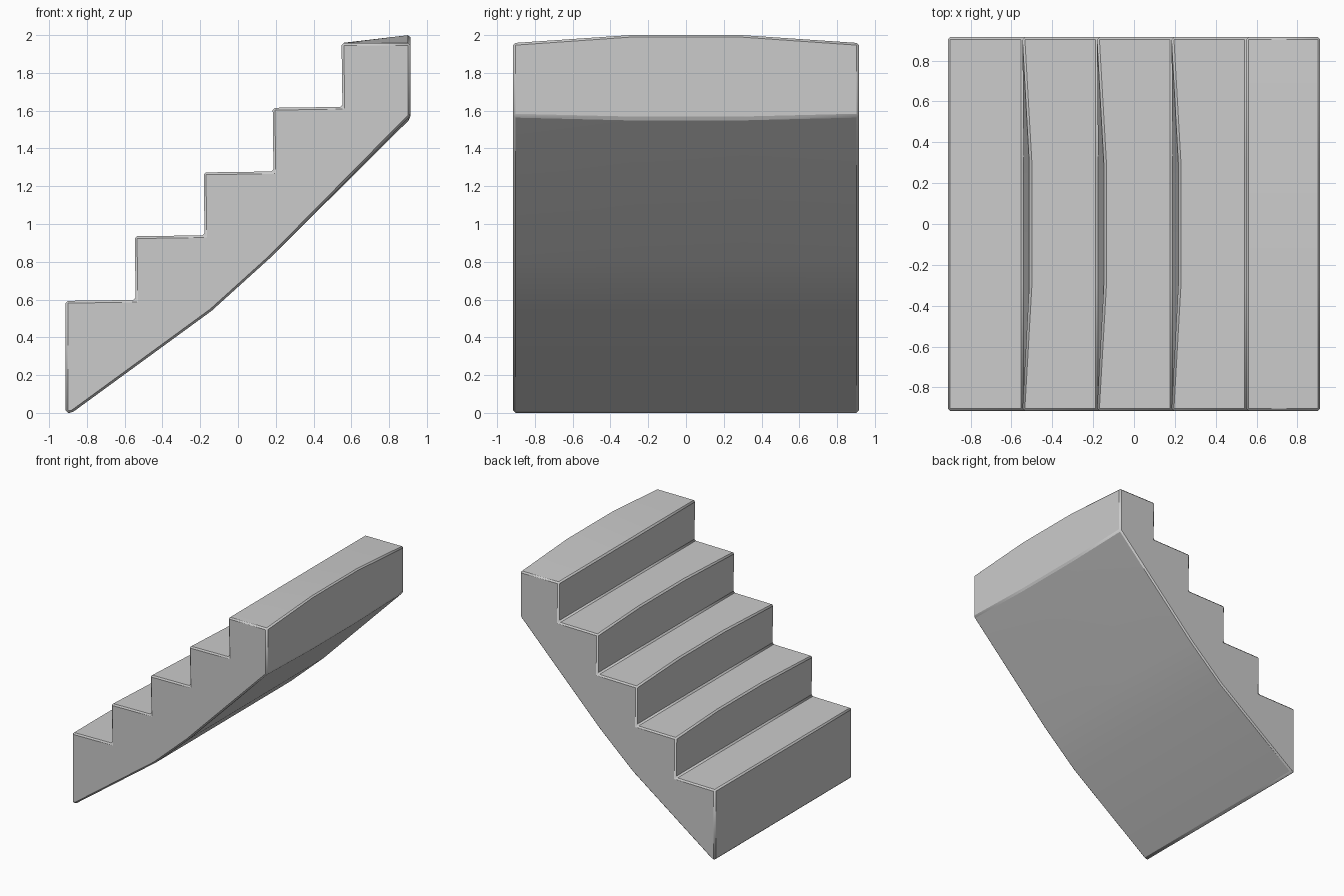
import bpy, bmesh, math

if "Cube" in bpy.data.objects:
    bpy.data.objects.remove(bpy.data.objects["Cube"])

HALF = 0.915          # half width of the staircase
RUN = 0.365           # tread depth
TREADS = [0.593, 0.935, 1.273, 1.615, 1.958]


def section(w):
    """Side outline (x, z); w is how worn this slice is, 0 at the ends, 1 in the middle."""
    pts = []
    for i, z in enumerate(TREADS):
        x = -0.912 + i * RUN
        nose = 0.035 * w if 0 < i < 4 else 0.0
        if i:
            pts.append((x + 0.005, TREADS[i - 1] + 0.005))   # inner corner
        else:
            pts.append((x, 0.0))                             # foot
        pts.append((x + nose, z))                            # tread nose
    # raised top back edge, then the curved underside
    pts += [(0.912, 1.958 + 0.043 * w), (0.912, 1.572 - 0.015 * w),
            (0.17, 0.82), (-0.14, 0.54), (-0.88, 0.0)]
    return pts


# Loft the outline across the width
bm = bmesh.new()
rings = []
for y, w in [(-HALF, 0), (-0.3, 1), (0.3, 1), (HALF, 0)]:
    rings.append([bm.verts.new((x, y, z)) for x, z in section(w)])
n = len(rings[0])
for a, b in zip(rings, rings[1:]):
    for i in range(n):
        j = (i + 1) % n
        bm.faces.new((a[i], a[j], b[j], b[i]))
bm.faces.new(rings[0])
bm.faces.new(rings[-1])
bmesh.ops.recalc_face_normals(bm, faces=bm.faces)

mesh = bpy.data.meshes.new("stair_block")
bm.to_mesh(mesh)
bm.free()
stairs = bpy.data.objects.new("stair_block", mesh)
bpy.context.collection.objects.link(stairs)

# Small chamfer on all sharp edges
bev = stairs.modifiers.new("edge_chamfer", 'BEVEL')
bev.width = 0.012
bev.segments = 1
bev.limit_method = 'ANGLE'
bev.angle_limit = math.radians(33)

# Smooth the gentle bends only
bpy.context.view_layer.objects.active = stairs
stairs.select_set(True)
bpy.ops.object.shade_smooth_by_angle(angle=math.radians(20))
